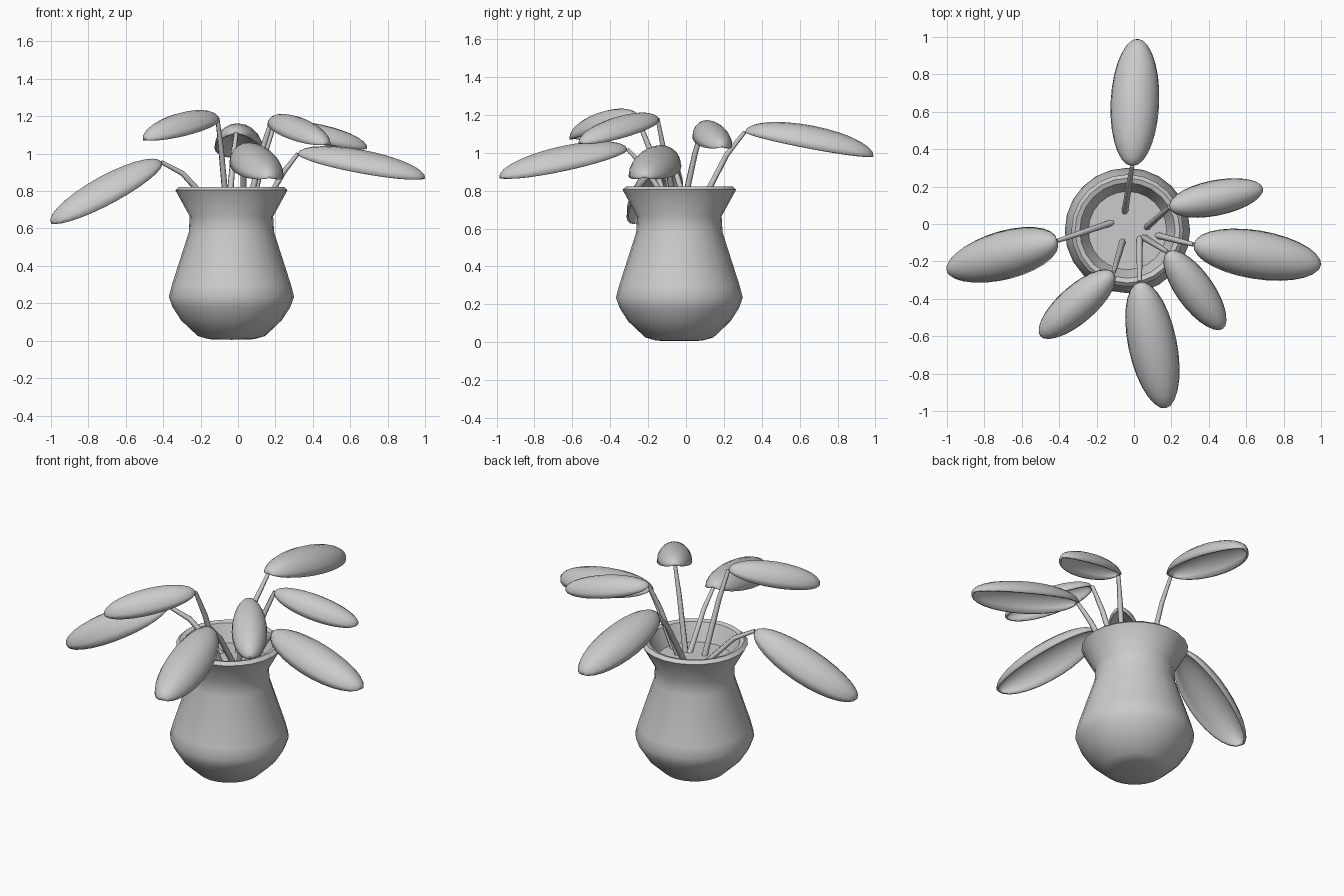
import bpy, bmesh
from math import sin, cos, pi, radians
from mathutils import Vector

if "Cube" in bpy.data.objects:
    bpy.data.objects.remove(bpy.data.objects["Cube"])

CX = CY = -0.035          # pot axis
SOIL_Z = 0.71


def make_object(name, bm, angle=40):
    mesh = bpy.data.meshes.new(name)
    bm.to_mesh(mesh)
    bm.free()
    obj = bpy.data.objects.new(name, mesh)
    bpy.context.collection.objects.link(obj)
    bpy.ops.object.select_all(action='DESELECT')
    obj.select_set(True)
    bpy.context.view_layer.objects.active = obj
    bpy.ops.object.shade_smooth_by_angle(angle=radians(angle))
    return obj


def lathe(name, profile, sides=24):
    bm = bmesh.new()
    verts = [bm.verts.new((CX + r, CY, z)) for r, z in profile]
    edges = [bm.edges.new(p) for p in zip(verts, verts[1:])]
    bmesh.ops.spin(bm, geom=verts + edges, cent=(CX, CY, 0), axis=(0, 0, 1),
                   angle=2 * pi, steps=sides, use_merge=True)
    bmesh.ops.remove_doubles(bm, verts=bm.verts, dist=1e-4)
    bmesh.ops.recalc_face_normals(bm, faces=bm.faces)
    return make_object(name, bm)


def leaf(name, base, tip, width, rise, sag, n=14, m=10):
    """Hollow half-ellipsoid blade lying along base -> tip."""
    base, tip = Vector(base), Vector(tip)
    along = tip - base
    side = Vector((0, 0, 1)).cross(along).normalized()
    up = along.cross(side).normalized()
    bm = bmesh.new()
    rows = []
    for i in range(n + 1):
        t = pi * i / n
        s = sin(t)
        mid = base + along * (1 - cos(t)) / 2
        rows.append([bm.verts.new(mid + side * (width / 2 * s * sin(a))
                                  + up * s * (-sag + (rise + sag) * cos(a)))
                     for a in (pi * (j / m - 0.5) for j in range(m + 1))])
    for r0, r1 in zip(rows, rows[1:]):
        for j in range(m):
            bm.faces.new((r0[j], r1[j], r1[j + 1], r0[j + 1]))
    bmesh.ops.remove_doubles(bm, verts=bm.verts, dist=1e-4)
    bmesh.ops.recalc_face_normals(bm, faces=bm.faces)
    if sum(f.normal.dot(up) for f in bm.faces) < 0:
        bmesh.ops.reverse_faces(bm, faces=bm.faces)
    obj = make_object(name, bm, 50)
    shell = obj.modifiers.new("thickness", 'SOLIDIFY')
    shell.thickness = 0.012
    shell.offset = -1


def stem(name, root, end, bend):
    """Tapered stalk that leans out more towards the leaf."""
    root, end = Vector((*root, SOIL_Z - 0.02)), Vector(end)
    knee = root.lerp(end, 0.62) + Vector((0, 0, bend))
    curve = bpy.data.curves.new(name, 'CURVE')
    curve.dimensions = '3D'
    curve.bevel_depth = 0.016
    curve.bevel_resolution = 1
    curve.use_fill_caps = True
    spline = curve.splines.new('POLY')
    points = (root, knee, end)
    spline.points.add(len(points) - 1)
    for p, co, r in zip(spline.points, points, (1.1, 0.95, 0.7)):
        p.co = (*co, 1)
        p.radius = r
        
    bpy.context.collection.objects.link(bpy.data.objects.new(name, curve))


# Pot with flared rim and inner wall
lathe("pot", [(0, 0.005), (0.12, 0.008), (0.18, 0.025), (0.27, 0.11), (0.315, 0.18),
              (0.335, 0.235), (0.318, 0.30), (0.228, 0.58), (0.223, 0.665),
              (0.30, 0.805), (0.28, 0.823), (0.255, 0.815), (0.205, SOIL_Z - 0.01)])

# Soil
lathe("soil", [(0, SOIL_Z), (0.212, SOIL_Z)])

# Leaves and stems: root on soil, leaf base, leaf tip, width, rise, sag, stem bend
plants = [
    ("back", (-0.05, 0.06), (-0.01, 0.31, 1.11), (0.02, 0.99, 0.98), 0.26, 0.10, 0.02, 0.04),
    ("back_right", (0.065, -0.02), (0.19, 0.09, 1.14), (0.69, 0.19, 1.03), 0.19, 0.07, 0.03, 0.03),
    ("right", (0.12, -0.06), (0.32, -0.11, 1.00), (1.0, -0.22, 0.87), 0.26, 0.085, 0.035, 0.02),
    ("front_right", (0.05, -0.07), (0.18, -0.15, 1.18), (0.475, -0.56, 1.05), 0.20, 0.075, 0.025, 0.03),
    ("front", (0.03, -0.07), (0.03, -0.31, 1.02), (0.17, -0.985, 0.87), 0.26, 0.09, 0.035, 0.03),
    ("front_left", (-0.06, -0.09), (-0.11, -0.26, 1.19), (-0.5, -0.60, 1.075), 0.20, 0.085, 0.025, 0.03),
    ("left", (-0.11, 0.01), (-0.41, -0.09, 0.955), (-1.0, -0.25, 0.63), 0.26, 0.09, 0.05, 0.04),
]
for name, root, base, tip, width, rise, sag, bend in plants:
    leaf(name + "_leaf", base, tip, width, rise, sag)
    stem(name + "_stem", root, base, bend)
